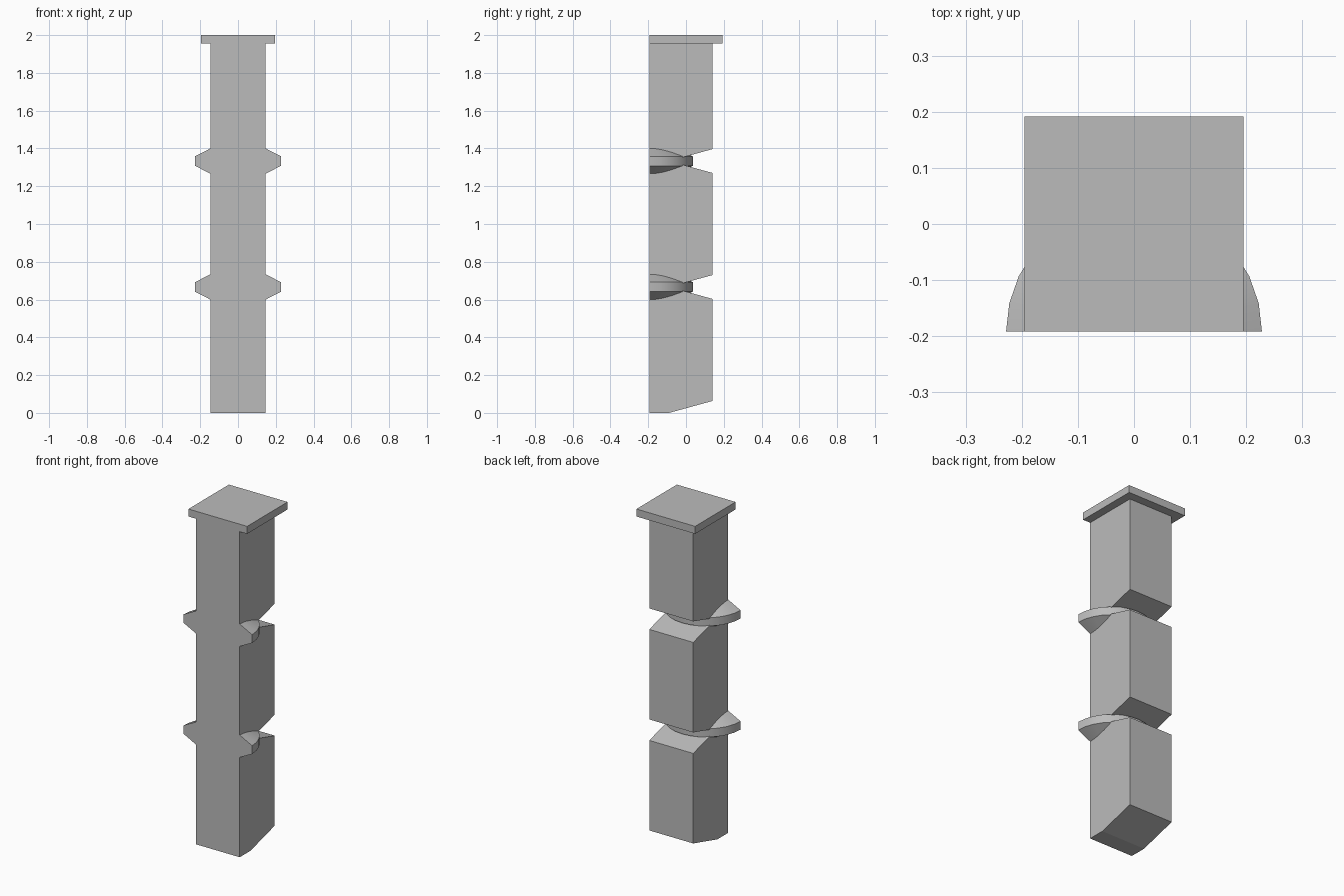
import bpy, bmesh
from math import sin, cos, pi, radians

default = bpy.data.objects.get("Cube")
if default:
    bpy.data.objects.remove(default, do_unlink=True)

stone = bpy.data.materials.new("grey stone")
stone.use_nodes = True
GREY = (0.5, 0.5, 0.5, 1)
stone.diffuse_color = GREY
stone.node_tree.nodes["Principled BSDF"].inputs["Base Color"].default_value = GREY

FRONT, BACK, HALF_W = -0.192, 0.14, 0.146
CAP_Z, SECTION = 1.955, 2 / 3
RING_SEGMENTS = 14


def loft(name, sections):
    """Skin a row of matching closed sections and cap both ends."""
    bm = bmesh.new()
    rows = [[bm.verts.new(p) for p in s] for s in sections]
    n = len(rows[0])
    for a, b in zip(rows, rows[1:]):
        for i in range(n):
            j = (i + 1) % n
            bm.faces.new((a[i], a[j], b[j], b[i]))
    bm.faces.new(rows[0])
    bm.faces.new(rows[-1])
    bmesh.ops.recalc_face_normals(bm, faces=bm.faces)
    mesh = bpy.data.meshes.new(name)
    bm.to_mesh(mesh)
    bm.free()
    mesh.materials.append(stone)
    obj = bpy.data.objects.new(name, mesh)
    bpy.context.collection.objects.link(obj)
    return obj


# Post: side profile with a sloped foot and two V notches in the back
slope_y, slope_h = -0.09, 0.063
profile = [(FRONT, 0), (slope_y, 0), (BACK, slope_h)]
for k in (1, 2):
    z = k * SECTION
    profile += [(BACK, z - slope_h), (slope_y, z), (BACK, z + slope_h)]
profile += [(BACK, CAP_Z), (FRONT, CAP_Z)]
loft("post", [[(x, y, z) for y, z in profile] for x in (-HALF_W, HALF_W)])

# Square cap, flush with the front
cap = [(-0.195, FRONT), (0.195, FRONT), (0.195, 0.192), (-0.195, 0.192)]
loft("cap", [[(x, y, z) for x, y in cap] for z in (CAP_Z, 2)])

# Half-round collars with a tapered section, one at each notch
collar = [(HALF_W, -0.067), (0.228, -0.025), (0.228, 0.025), (HALF_W, 0.067)]
for k, name in ((1, "lower_collar"), (2, "upper_collar")):
    angles = [pi * i / RING_SEGMENTS for i in range(RING_SEGMENTS + 1)]
    ring = loft(name, [[(r * cos(a), FRONT + r * sin(a), k * SECTION + h)
                        for r, h in collar] for a in angles])
    bpy.ops.object.select_all(action="DESELECT")
    ring.select_set(True)
    bpy.context.view_layer.objects.active = ring
    bpy.ops.object.shade_smooth_by_angle(angle=radians(20))
